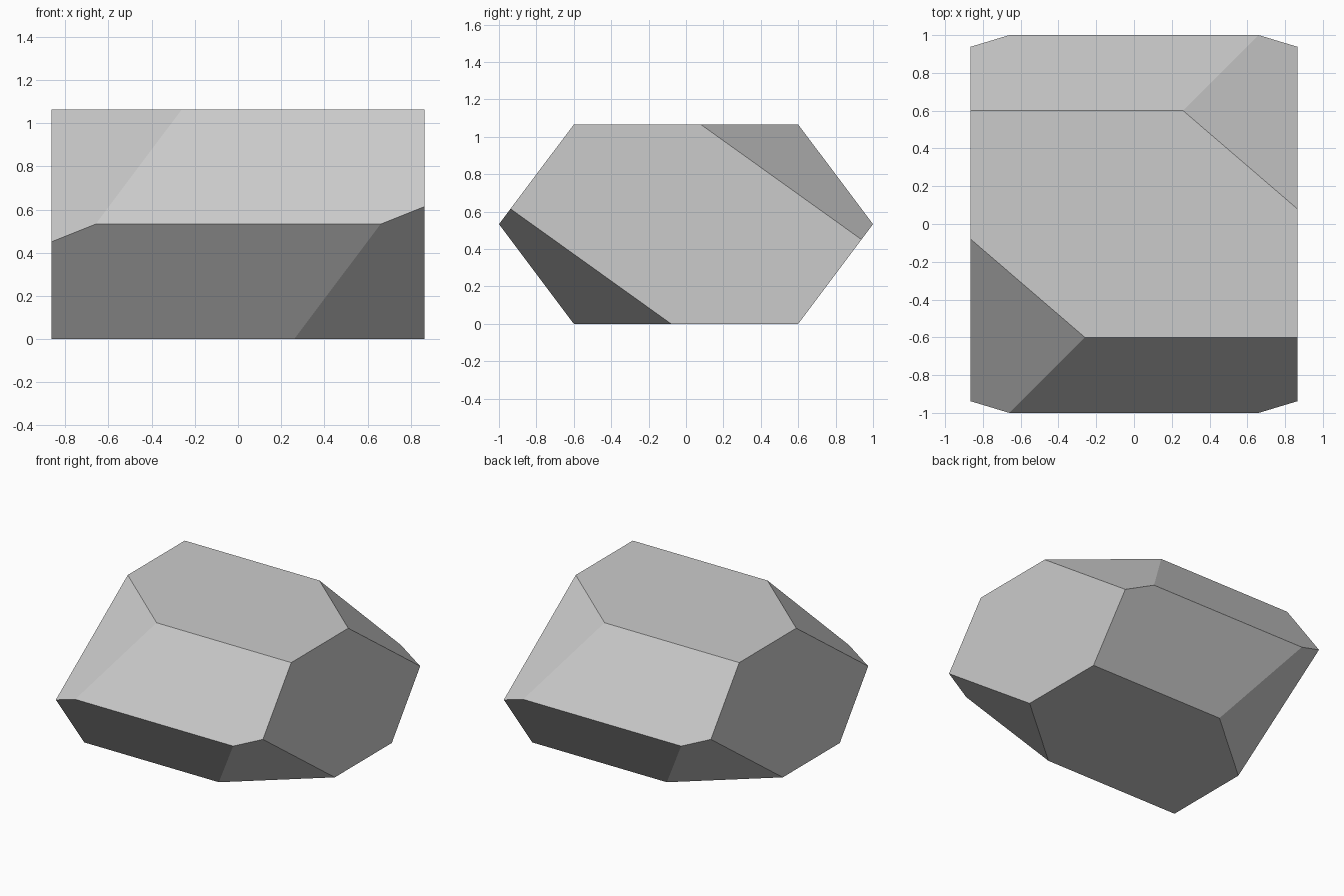
import bpy
import bmesh
from mathutils import Vector

# Remove the default cube
cube = bpy.data.objects.get("Cube")
if cube:
    bpy.data.objects.remove(cube, do_unlink=True)

HALF_X, HEIGHT = 0.865, 1.065
MID = HEIGHT / 2

# Material
grey = bpy.data.materials.new("light grey")
grey.use_nodes = True
colour = (0.6, 0.6, 0.6, 1)
grey.diffuse_color = colour
grey.node_tree.nodes["Principled BSDF"].inputs["Base Color"].default_value = colour

# Six-sided prism lying along x, from its (y, z) profile
profile = [(-0.6, 0), (0.6, 0), (1, MID), (0.6, HEIGHT), (-0.6, HEIGHT), (-1, MID)]
bm = bmesh.new()
end = bm.faces.new([bm.verts.new((-HALF_X, y, z)) for y, z in profile])
extruded = bmesh.ops.extrude_face_region(bm, geom=[end], use_keep_orig=True)
moved = [g for g in extruded["geom"] if isinstance(g, bmesh.types.BMVert)]
bmesh.ops.translate(bm, verts=moved, vec=(2 * HALF_X, 0, 0))
bmesh.ops.recalc_face_normals(bm, faces=bm.faces[:])

# Four twisted corner facets: each end has one above and one below, on opposite sides
for sx, sy, sz in [(-1, -1, 1), (1, 1, 1), (1, -1, -1), (-1, 1, -1)]:
    point = Vector((sx * 0.26, sy * 0.6, MID + sz * MID))
    normal = Vector((sx * 0.52, sy * 0.605, sz * 0.845)).normalized()
    cut = bmesh.ops.bisect_plane(
        bm, geom=bm.verts[:] + bm.edges[:] + bm.faces[:], dist=1e-5,
        plane_co=point, plane_no=normal, clear_outer=True)
    rim = [g for g in cut["geom_cut"] if isinstance(g, bmesh.types.BMEdge)]
    bmesh.ops.holes_fill(bm, edges=rim, sides=0)

bmesh.ops.recalc_face_normals(bm, faces=bm.faces[:])
mesh = bpy.data.meshes.new("crystal_body")
bm.to_mesh(mesh)
bm.free()
mesh.materials.append(grey)
crystal = bpy.data.objects.new("crystal_body", mesh)
bpy.context.collection.objects.link(crystal)
